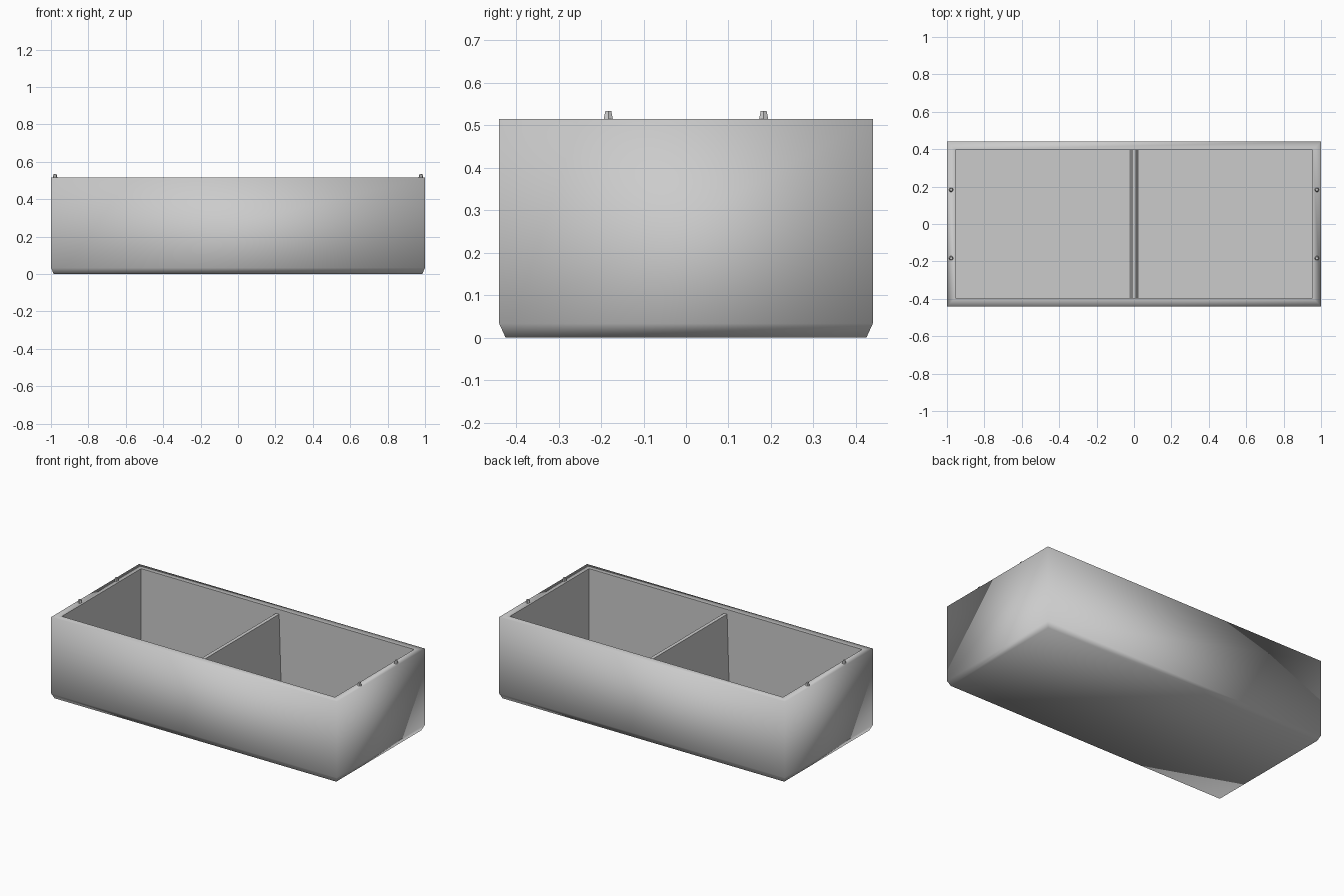
import bpy, bmesh, math

if "Cube" in bpy.data.objects:
    bpy.data.objects.remove(bpy.data.objects["Cube"])

grey = bpy.data.materials.new("plain_grey")
grey.diffuse_color = (0.6, 0.6, 0.6, 1)
grey.use_nodes = True
grey.node_tree.nodes["Principled BSDF"].inputs["Base Color"].default_value = grey.diffuse_color


def finish(bm, name):
    bmesh.ops.recalc_face_normals(bm, faces=bm.faces)
    mesh = bpy.data.meshes.new(name)
    bm.to_mesh(mesh)
    bm.free()
    mesh.materials.append(grey)
    obj = bpy.data.objects.new(name, mesh)
    bpy.context.collection.objects.link(obj)
    return obj


def rings_to_bmesh(rings):
    """Skin rectangular rings (half x, half y, z), closed at both ends."""
    bm = bmesh.new()
    loops = [[bm.verts.new((sx * hx, sy * hy, z))
              for sx, sy in ((-1, -1), (1, -1), (1, 1), (-1, 1))]
             for hx, hy, z in rings]
    for a, b in zip(loops, loops[1:]):
        for i in range(4):
            j = (i + 1) % 4
            bm.faces.new((a[i], a[j], b[j], b[i]))
    bm.faces.new(loops[0][::-1])
    bm.faces.new(loops[-1])
    return bm, loops


# Open tray: chamfered foot, straight walls, flat rim, inner cavity
bm, loops = rings_to_bmesh([
    (0.985, 0.425, 0.0), (1.0, 0.44, 0.033), (1.0, 0.44, 0.515),
    (0.955, 0.395, 0.515), (0.955, 0.395, 0.04)])
for f in bm.faces:
    f.smooth = True
# Outside is softly shaded, cavity stays crisp
cavity = set(loops[3] + loops[4])
for e in bm.edges:
    if all(v in cavity for v in e.verts):
        e.smooth = False
finish(bm, "tray_body")

# Tapered divider across the middle
bm, _ = rings_to_bmesh([(0.025, 0.396, 0.038), (0.011, 0.396, 0.485)])
finish(bm, "divider")

# Small locating pegs on the end rims
for sx, side in ((-1, "left"), (1, "right")):
    for sy, end in ((-1, "front"), (1, "back")):
        bm = bmesh.new()
        bmesh.ops.create_cone(bm, cap_ends=True, segments=6, radius1=0.013,
                              radius2=0.008, depth=0.022)
        peg = finish(bm, f"peg_{side}_{end}")
        peg.location = (sx * 0.978, sy * 0.183, 0.523)
        peg.rotation_euler.z = math.radians(30)
